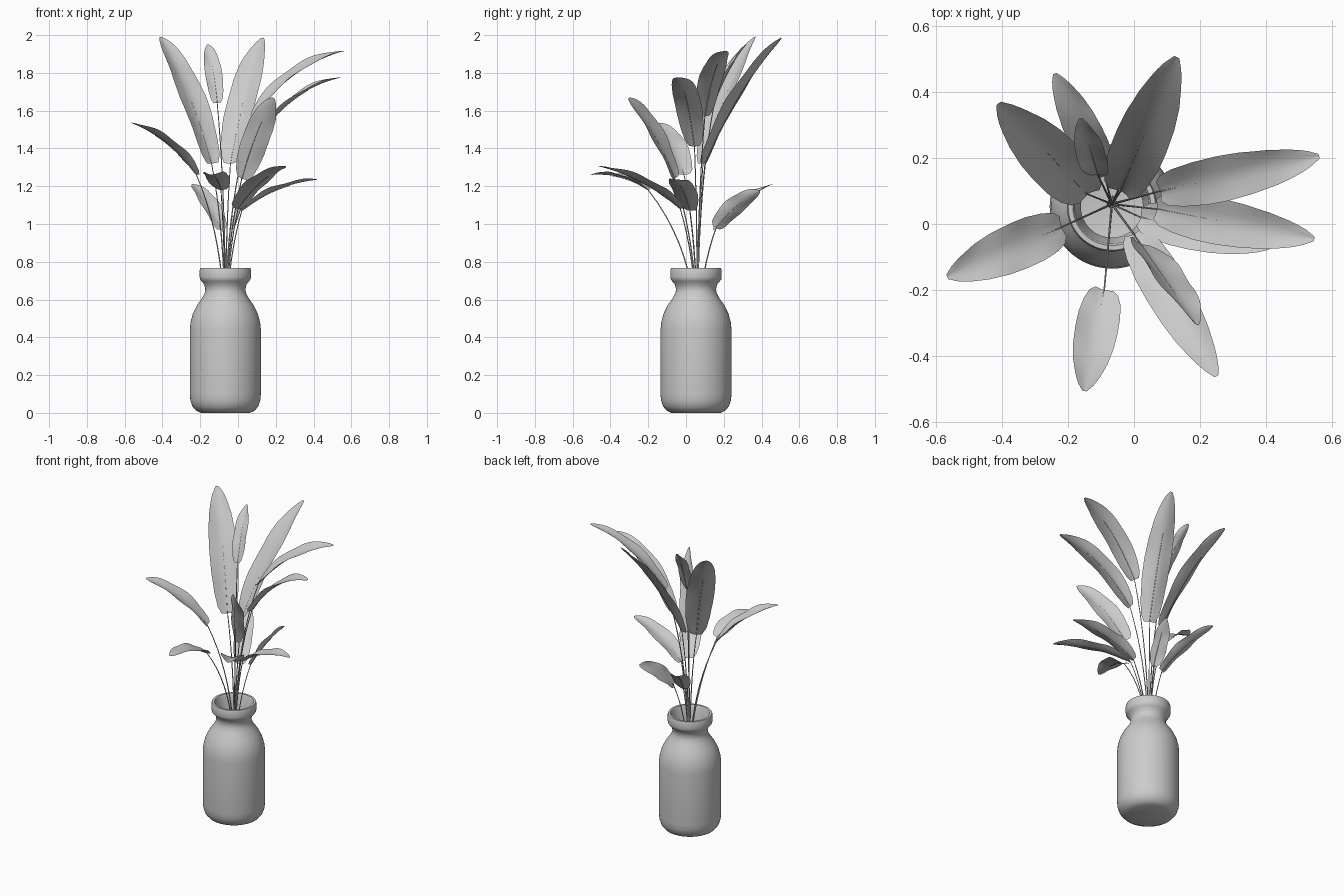
import bpy, math
from mathutils import Vector, Matrix

if "Cube" in bpy.data.objects:
    bpy.data.objects.remove(bpy.data.objects["Cube"])

CX, CY = -0.067, 0.053          # vase axis
UP = Vector((0, 0, 1))


def add_mesh(name, verts, faces):
    me = bpy.data.meshes.new(name)
    me.from_pydata(verts, [], faces)
    me.update()
    ob = bpy.data.objects.new(name, me)
    bpy.context.collection.objects.link(ob)
    bpy.ops.object.select_all(action='DESELECT')
    ob.select_set(True)
    bpy.context.view_layer.objects.active = ob
    bpy.ops.object.shade_smooth_by_angle(angle=math.radians(45))
    return ob


def lathe(name, profile, n=56):
    verts, faces = [], []
    for r, z in profile:
        for i in range(n):
            a = 2 * math.pi * i / n
            verts.append((CX + r * math.cos(a), CY + r * math.sin(a), z))
    for j in range(len(profile) - 1):
        for i in range(n):
            k = (i + 1) % n
            faces.append((j * n + i, j * n + k, (j + 1) * n + k, (j + 1) * n + i))
    m = len(profile) - 1
    faces.append(tuple(reversed(range(n))))
    faces.append(tuple(range(m * n, (m + 1) * n)))
    return add_mesh(name, verts, faces)


def quad(a, b, c, t):
    return a * (1 - t) ** 2 + b * (2 * t * (1 - t)) + c * t * t


def interp(table, t):
    for (t0, v0), (t1, v1) in zip(table, table[1:]):
        if t <= t1:
            return v0 + (v1 - v0) * (t - t0) / (t1 - t0)
    return table[-1][1]


# Vase: outside from foot to rim, then down the inner wall
lathe("vase", [
    (0.13, 0.0), (0.155, 0.012), (0.175, 0.035), (0.185, 0.065), (0.188, 0.10),
    (0.188, 0.44), (0.184, 0.48), (0.172, 0.525), (0.150, 0.57), (0.122, 0.61),
    (0.109, 0.635), (0.106, 0.655), (0.112, 0.68), (0.126, 0.697), (0.134, 0.708),
    (0.136, 0.72), (0.136, 0.755), (0.132, 0.766), (0.118, 0.766), (0.112, 0.755),
    (0.108, 0.71), (0.094, 0.67), (0.095, 0.64), (0.112, 0.60), (0.140, 0.56),
    (0.160, 0.52), (0.172, 0.48), (0.175, 0.44), (0.175, 0.10), (0.15, 0.04), (0.11, 0.025)])

OUTLINE = [(0, .42), (.05, .68), (.15, .86), (.3, .98), (.45, 1), (.6, .95),
           (.75, .8), (.88, .55), (.96, .3), (1, .1)]


def blade(name, p, c, q, width, roll, rows=20, cols=6):
    verts, faces = [], []
    for j in range(rows + 1):
        t = j / rows
        pos = quad(p, c, q, t)
        tan = ((c - p) * (1 - t) + (q - c) * t).normalized()
        side = tan.cross(UP).normalized()
        side = Matrix.Rotation(math.radians(roll), 3, tan) @ side
        nor = side.cross(tan)
        w = width / 2 * interp(OUTLINE, t)
        for i in range(cols + 1):
            s = 2 * i / cols - 1
            lift = 0.28 * w * abs(s) ** 1.4 + 0.004 * math.sin(14 * t + 2 * s) * s * s
            verts.append(pos + side * (s * w) + nor * lift)
    for j in range(rows):
        for i in range(cols):
            a = j * (cols + 1) + i
            faces.append((a, a + 1, a + cols + 2, a + cols + 1))
    return add_mesh(name, verts, faces)


def stem(name, pts, r0=0.005, r1=0.0012, n=6):
    verts, faces = [], []
    m = len(pts)
    for j, p in enumerate(pts):
        tan = (pts[min(j + 1, m - 1)] - pts[max(j - 1, 0)]).normalized()
        u = tan.cross(Vector((0.31, 0.95, 0))).normalized()
        v = tan.cross(u)
        r = r0 + (r1 - r0) * j / (m - 1)
        for i in range(n):
            a = 2 * math.pi * i / n
            verts.append(p + u * (r * math.cos(a)) + v * (r * math.sin(a)))
    for j in range(m - 1):
        for i in range(n):
            k = (i + 1) % n
            faces.append((j * n + i, j * n + k, (j + 1) * n + k, (j + 1) * n + i))
    return add_mesh(name, verts, faces)


# Leaves: blade base, tip, width, vertical bow, roll about the midrib
LEAVES = [
    ((-0.04, 0.10, 1.32), (0.13, 0.505, 1.985), 0.165, 0.60, 0),
    ((-0.14, 0.09, 1.32), (-0.41, 0.365, 1.99), 0.17, 0.62, -6),
    ((-0.11, 0.15, 1.64), (-0.16, 0.32, 1.95), 0.09, 0.62, -12),
    ((-0.09, 0.155, 0.97), (-0.24, 0.455, 1.21), 0.11, 0.66, 0),
    ((0.08, 0.10, 1.57), (0.56, 0.205, 1.915), 0.14, 0.80, 10),
    ((0.07, 0.045, 1.41), (0.545, -0.045, 1.775), 0.14, 0.84, 8),
    ((0.02, -0.06, 1.24), (0.19, -0.305, 1.665), 0.15, 0.62, -58),
    ((0.00, -0.03, 1.08), (0.25, -0.46, 1.305), 0.135, 0.72, 0),
    ((0.02, 0.02, 1.07), (0.425, -0.065, 1.235), 0.13, 0.85, 0),
    ((-0.22, -0.01, 1.26), (-0.565, -0.16, 1.535), 0.145, 0.72, 0),
    ((-0.09, -0.20, 1.18), (-0.15, -0.505, 1.26), 0.13, 1.15, 0),
    ((-0.02, 0.16, 0.98), (0.07, 0.39, 1.175), 0.11, 0.66, -50),
]

for k, (p, q, width, bow, roll) in enumerate(LEAVES, 1):
    p, q = Vector(p), Vector(q)
    d = q - p
    c = p + Vector((d.x * 0.42, d.y * 0.42, d.z * bow))
    blade(f"leaf_{k}", p, c, q, width, roll)
    # Stem rises from the vase floor and carries on as the midrib
    root = Vector((CX, CY + 0.008, 0.06)) - Vector((p.x - CX, p.y - CY, 0)) * 0.08
    pts = []
    for i in range(17):
        u = i / 16
        s = 0.15 * u + 0.85 * u ** 3.5
        pts.append(Vector((root.x + (p.x - root.x) * s, root.y + (p.y - root.y) * s,
                           root.z + (p.z - root.z) * u)))
    pts += [quad(p, c, q, i / 12) - UP * 0.002 for i in range(1, 9)]
    stem(f"stem_{k}", pts)
